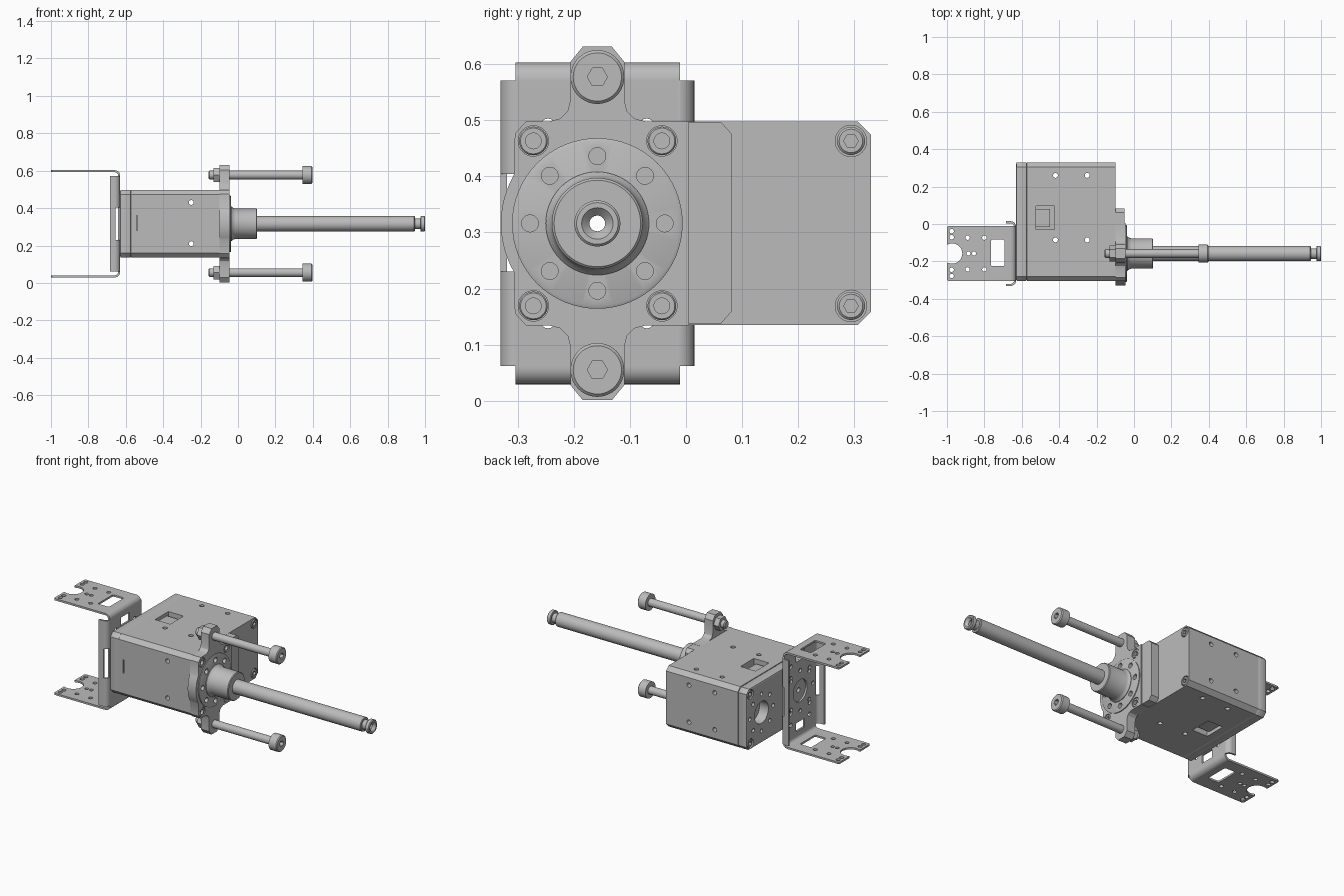
import bpy, bmesh
from math import sin, cos, pi, radians

cube = bpy.data.objects.get("Cube")
if cube:
    bpy.data.objects.remove(cube, do_unlink=True)

CY, CZ = -0.158, 0.316          # drive axis
MID = (CY, CZ)

mat = bpy.data.materials.new("plain_grey")
mat.use_nodes = True
GREY = (0.5, 0.5, 0.5, 1)
mat.diffuse_color = GREY
mat.node_tree.nodes["Principled BSDF"].inputs["Base Color"].default_value = GREY


def finish(name, bm):
    bmesh.ops.recalc_face_normals(bm, faces=bm.faces)
    me = bpy.data.meshes.new(name)
    bm.to_mesh(me)
    bm.free()
    me.materials.append(mat)
    ob = bpy.data.objects.new(name, me)
    bpy.context.collection.objects.link(ob)
    return ob


def place(axis, p, t):
    a, b = p
    return {"x": (t, a, b), "y": (a, t, b), "z": (a, b, t)}[axis]


def add_prism(bm, pts, axis, lo, hi):
    ends = [[bm.verts.new(place(axis, p, t)) for p in pts] for t in (lo, hi)]
    for e in ends:
        bm.faces.new(e)
    for i in range(len(pts)):
        j = (i + 1) % len(pts)
        bm.faces.new((ends[0][i], ends[0][j], ends[1][j], ends[1][i]))


def prism(name, pts, axis, lo, hi):
    bm = bmesh.new()
    add_prism(bm, pts, axis, lo, hi)
    return finish(name, bm)


def circle(c, r, n=32):
    return [(c[0] + r * cos(2 * pi * i / n), c[1] + r * sin(2 * pi * i / n)) for i in range(n)]


def rect(a0, a1, b0, b1, c=0.0):
    if not c:
        return [(a0, b0), (a1, b0), (a1, b1), (a0, b1)]
    return [(a0 + c, b0), (a1 - c, b0), (a1, b0 + c), (a1, b1 - c),
            (a1 - c, b1), (a0 + c, b1), (a0, b1 - c), (a0, b0 + c)]


def ring(c, r, count=8):
    return circle(c, r, count)


def combine(ob, other, op):
    m = ob.modifiers.new(op, "BOOLEAN")
    m.operation, m.solver, m.object = op, "EXACT", other
    bpy.context.view_layer.objects.active = ob
    bpy.ops.object.modifier_apply(modifier=m.name)
    bpy.data.objects.remove(other, do_unlink=True)


def cut(ob, shapes, axis, lo, hi):
    bm = bmesh.new()
    for s in shapes:
        add_prism(bm, s, axis, lo, hi)
    combine(ob, finish("cutter", bm), "DIFFERENCE")


def lathe(name, profile, c, closed=False, n=48):
    """Turn an (x, radius) profile about the x direction."""
    bm = bmesh.new()
    rings = [[bm.verts.new((x, *p)) for p in circle(c, r, n)] for x, r in profile]
    pairs = list(zip(rings, rings[1:]))
    if closed:
        pairs.append((rings[-1], rings[0]))
    else:
        bm.faces.new(rings[0])
        bm.faces.new(rings[-1])
    for a, b in pairs:
        for i in range(n):
            j = (i + 1) % n
            bm.faces.new((a[i], a[j], b[j], b[i]))
    return finish(name, bm)


# Motor housing and rear cap
corners = [(0.294, 0.463), (0.294, 0.169)]
housing = prism("motor_housing", rect(-0.305, 0.33, 0.135, 0.498, 0.024), "x", -0.572, -0.10)
cap = prism("rear_cap", rect(-0.305, 0.33, 0.135, 0.498, 0.024), "x", -0.63, -0.572)
bev = cap.modifiers.new("edge", "BEVEL")
bev.width, bev.segments, bev.limit_method, bev.angle_limit = 0.008, 2, "ANGLE", radians(60)
bpy.context.view_layer.objects.active = cap
bpy.ops.object.modifier_apply(modifier="edge")

cut(housing, [circle(MID, 0.014)], "x", -0.7, 0)
cut(housing, [circle(p, 0.028) for p in corners], "x", -0.125, 0)
cut(housing, [circle((x, y), 0.013) for x in (-0.42, -0.25) for y in (0.26, -0.085)], "z", 0, 0.6)
cut(housing, [circle((-0.25, z), 0.013) for z in (0.43, 0.21)], "y", -0.4, 0.4)
cut(housing, [circle((-0.42, z), 0.013) for z in (0.43, 0.21)], "y", 0.29, 0.4)
cut(housing, [rect(-0.543, -0.537, 0.28, 0.36)], "y", -0.4, -0.29)
for z0, z1 in ((0.43, 0.55), (0.08, 0.2)):
    cut(housing, [rect(-0.525, -0.425, -0.03, 0.095)], "z", z0, z1)
for name, z0, z1 in (("upper_connector", 0.42, 0.478), ("lower_connector", 0.155, 0.21)):
    prism(name, rect(-0.526, -0.45, -0.015, 0.08), "z", z0, z1)

REAR = (0.19, CZ)
cut(cap, [circle(MID, 0.014), circle(REAR, 0.065)], "x", -0.7, -0.5)
cut(cap, [circle(p, 0.012, 16) for p in ring(REAR, 0.11)], "x", -0.7, -0.605)
cut(cap, [circle(p, 0.028) for p in corners], "x", -0.7, -0.605)

# Socket screws in the housing corners
for p in corners:
    front = lathe("front_corner_screw", [(-0.13, 0.025), (-0.102, 0.025), (-0.098, 0.021)], p, n=32)
    cut(front, [circle(p, 0.013, 6)], "x", -0.115, 0)
    rear = lathe("rear_corner_screw", [(-0.6, 0.025), (-0.623, 0.025), (-0.627, 0.021)], p, n=32)
    cut(rear, [circle(p, 0.013, 6)], "x", -0.7, -0.613)

# Front spacer and mounting flange with two lugs
spacer = prism("front_spacer", [(0.0, 0.137), (0.062, 0.137), (0.082, 0.16), (0.082, 0.475),
                                (0.062, 0.497), (0.0, 0.497)], "x", -0.10, -0.05)
half = [(0.163, 0.182), (0.085, 0.182), (0.066, 0.187), (0.053, 0.2), (0.048, 0.22),
        (0.048, 0.288), (0.026, 0.315), (-0.026, 0.315), (-0.048, 0.288), (-0.048, 0.22),
        (-0.053, 0.2), (-0.066, 0.187), (-0.085, 0.182), (-0.127, 0.182), (-0.147, 0.16)]
half += [(-0.172 * cos(a), 0.172 * sin(a)) for a in [radians(d) for d in range(30, 0, -5)]]
outline = half + [(-0.172, 0)] + [(y, -z) for y, z in reversed(half)]
flange = prism("mounting_flange", [(CY + y, CZ + z) for y, z in outline], "x", -0.10, -0.045)
screws = [(y, z) for y in (-0.272, -0.043) for z in (0.463, 0.169)]
cut(flange, [circle(MID, 0.014)], "x", -0.2, 0)
cut(flange, [circle(p, 0.027) for p in screws], "x", -0.07, 0)
cut(flange, [circle(p, 0.015) for p in ring(MID, 0.12)], "x", -0.065, 0)
for p in screws:
    s = lathe("flange_screw", [(-0.075, 0.0255), (-0.05, 0.0255), (-0.047, 0.023)], p, n=32)
    cut(s, [circle(p, 0.014)], "x", -0.062, 0)

# Raised output disc
disc = lathe("output_disc", [(-0.05, 0.152), (-0.04, 0.152), (-0.037, 0.146),
                             (-0.037, 0.014), (-0.05, 0.014)], MID, closed=True, n=64)
cut(disc, [circle(p, 0.015) for p in ring(MID, 0.12)], "x", -0.1, 0)

# Hub and hollow drive shaft
lathe("drive_shaft", [(-0.045, 0.014), (-0.045, 0.092), (-0.034, 0.092), (-0.026, 0.085),
                      (-0.015, 0.081), (0.098, 0.081), (0.102, 0.077), (0.102, 0.041),
                      (0.942, 0.041), (0.945, 0.038), (0.945, 0.028), (0.975, 0.028),
                      (0.975, 0.038), (0.978, 0.041), (0.996, 0.041), (1.0, 0.037),
                      (1.0, 0.028), (0.985, 0.014)], MID, closed=True, n=64)

# Long guide bolts with nuts in the lugs
for side, z in (("upper", CZ + 0.261), ("lower", CZ - 0.261)):
    p = (CY, z)
    bolt = lathe(side + "_guide_bolt", [(-0.157, 0.018), (-0.152, 0.023), (0.345, 0.023),
                                        (0.345, 0.048), (0.393, 0.048), (0.398, 0.043)], p)
    cut(bolt, [circle(p, 0.018, 6)], "x", 0.37, 0.5)
    prism(side + "_nut", circle(p, 0.042, 6), "x", -0.132, -0.10)


# Rear U bracket: bent web with long arms and short side lips
def channel(tip, lo, hi, t=0.011, r=0.03, back=-0.63):
    arc = [radians(a) for a in range(0, 91, 15)]

    def side(off):
        q = r - off
        bend = [(back - r + q * sin(a), hi - r + q * cos(a)) for a in arc]
        low = [(x, lo + hi - z) for x, z in reversed(bend)]
        return [(tip, hi - off)] + bend + low + [(tip, lo + off)]
    return side(0) + side(t)[::-1]


bracket = prism("rear_bracket", channel(-1.0, 0.029, 0.603), "y", -0.304, -0.011)
lips = prism("bracket_lips", channel(-0.685, -0.331, 0.015), "z", 0.062, 0.571)
combine(bracket, lips, "UNION")
for y0, y1 in ((-0.35, -0.306), (-0.009, 0.03)):
    cut(bracket, [rect(-0.655, -0.6, 0.23, 0.404)], "y", y0, y1)

web = [circle(MID, 0.065)]
web += [circle(p, 0.012, 16) for p in ring(MID, 0.12)]
web += [circle((CY + s * 0.088, z), 0.013, 16) for s in (-1, 1) for z in (0.49, 0.142, 0.42, 0.212)]
web += [rect(CY - 0.04, CY + 0.04, z - 0.025, z + 0.025) for z in (0.11, 0.522)]
for shape in web:
    cut(bracket, [shape], "x", -0.66, -0.6)

arm = [circle((x, CY + s * d), 0.012, 16) for s in (-1, 1)
       for x, d in ((-0.975, 0.087), (-0.975, 0.12), (-0.89, 0.085), (-0.8, 0.085))]
arm += [circle((x, CY), 0.011, 16) for x in (-0.885, -0.855)]
arm += [rect(-0.765, -0.692, -0.225, -0.083, 0.006)]
cut(bracket, arm, "z", -0.1, 0.7)
cut(bracket, [circle((-0.972, CY), 0.054)], "z", -0.1, 0.7)
cut(bracket, [[(-1.1, CY - 0.07), (-0.975, CY - 0.045), (-0.975, CY + 0.045), (-1.1, CY + 0.07)]],
    "z", -0.1, 0.7)
cut(bracket, [[(-1.02, CY + s * 0.16), (-0.98, CY + s * 0.16), (-1.02, CY + s * 0.12)]
              for s in (-1, 1)], "z", -0.1, 0.7)

# Smooth round surfaces, keep edges crisp
for ob in bpy.context.scene.objects:
    if ob.type == "MESH":
        bpy.ops.object.select_all(action="DESELECT")
        ob.select_set(True)
        bpy.context.view_layer.objects.active = ob
        bpy.ops.object.shade_smooth_by_angle(angle=radians(30))
